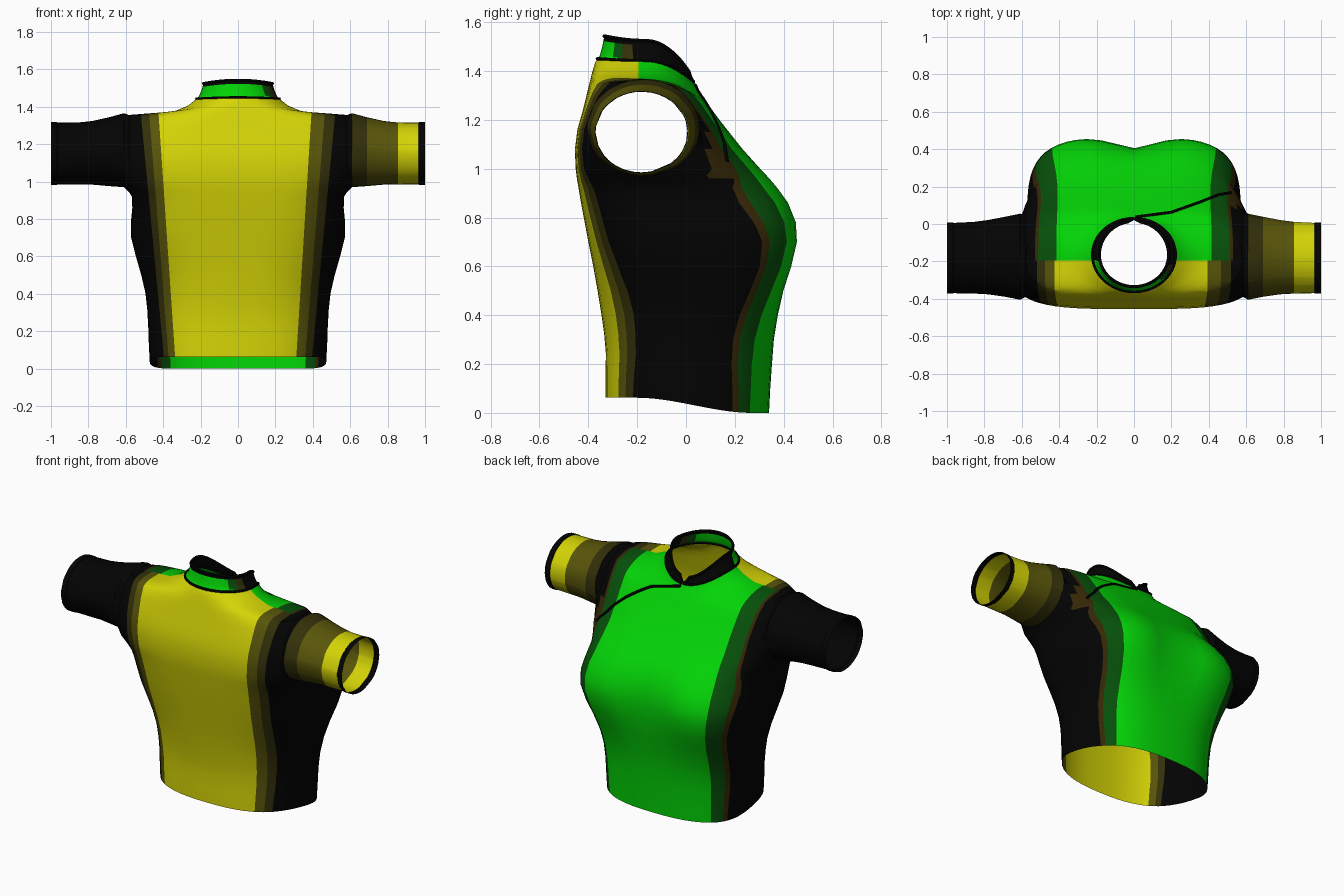
import bpy, bmesh, math
from mathutils import Vector
from mathutils.bvhtree import BVHTree

if "Cube" in bpy.data.objects:
    bpy.data.objects.remove(bpy.data.objects["Cube"])

# ---- materials ----
COLOURS = {
    "yellow": (0.66, 0.66, 0.002), "olive": (0.10, 0.092, 0.003),
    "dark olive": (0.034, 0.030, 0.003), "black": (0.001, 0.001, 0.001),
    "green": (0.001, 0.66, 0.002), "dark green": (0.002, 0.08, 0.003),
    "brown": (0.036, 0.021, 0.002)}
MATS, INDEX = [], {}
for i, (name, rgb) in enumerate(COLOURS.items()):
    m = bpy.data.materials.new(name)
    m.diffuse_color = (*rgb, 1)
    m.use_nodes = True
    m.node_tree.nodes["Principled BSDF"].inputs["Base Color"].default_value = m.diffuse_color
    MATS.append(m)
    INDEX[name] = i


def finish(bm, name, rule):
    """Colour faces by a rule of their centre and make a smooth object."""
    bmesh.ops.recalc_face_normals(bm, faces=bm.faces[:])
    for f in bm.faces:
        f.material_index = INDEX[rule(f.calc_center_median())]
    me = bpy.data.meshes.new(name)
    bm.to_mesh(me)
    bm.free()
    for m in MATS:
        me.materials.append(m)
    ob = bpy.data.objects.new(name, me)
    bpy.context.collection.objects.link(ob)
    bpy.ops.object.select_all(action='DESELECT')
    ob.select_set(True)
    bpy.context.view_layer.objects.active = ob
    bpy.ops.object.shade_smooth_by_angle(angle=math.radians(35))
    return ob


def smooth(a, b, v):
    v = min(1, max(0, (v - a) / (b - a)))
    return v * v * (3 - 2 * v)


def ring_point(t, zf, zs, zb, w, yf, yb, ys, nf, nb):
    """Point on a tilted superellipse ring; t = 90 degrees is the chest side."""
    c, s = math.cos(t), math.sin(t)
    n = nf if s > 0 else nb
    x = math.copysign(w * abs(c) ** (2 / n), c)
    h = abs(s) ** (2 / n)
    y = ys + h * ((yf if s > 0 else yb) - ys)
    z = zs * c * c + (zf if s > 0 else zb) * s * s
    # hem sinks towards the chest side
    z += 0.062 * (1 - smooth(0, 0.5, z)) * (1 - smooth(-0.2, 0.27, y))
    if s > 0:  # dip between the two bust lobes
        y -= 0.064 * math.exp(-(x / 0.15) ** 2) * math.exp(-((z - 0.75) / 0.19) ** 2)
    return Vector((x, y, z))


# ---- torso rings ----
BODY = [  # height, half width, chest y, back y
    (0.00, 0.472, 0.340, -0.330), (0.10, 0.477, 0.345, -0.330),
    (0.20, 0.480, 0.352, -0.328), (0.30, 0.485, 0.360, -0.335),
    (0.40, 0.495, 0.378, -0.347), (0.50, 0.517, 0.405, -0.362),
    (0.60, 0.546, 0.440, -0.380), (0.70, 0.571, 0.464, -0.400),
    (0.78, 0.573, 0.460, -0.415), (0.86, 0.565, 0.428, -0.430),
    (0.92, 0.568, 0.385, -0.440), (0.96, 0.592, 0.350, -0.447),
    (1.00, 0.625, 0.310, -0.452), (1.08, 0.655, 0.235, -0.455)]
SHOULDER = [  # z chest, z side, z back, half width, chest y, back y, exponents
    (1.14, 1.16, 1.16, 0.665, 0.185, -0.445, 2.7, 3.7),
    (1.19, 1.24, 1.23, 0.655, 0.145, -0.425, 2.6, 3.4),
    (1.23, 1.31, 1.29, 0.625, 0.115, -0.410, 2.5, 3.0),
    (1.265, 1.357, 1.34, 0.578, 0.090, -0.398, 2.4, 2.6),
    (1.295, 1.367, 1.38, 0.45, 0.070, -0.388, 2.2, 2.3),
    (1.315, 1.372, 1.41, 0.35, 0.055, -0.380, 2, 2),
    (1.335, 1.405, 1.435, 0.27, 0.040, -0.372, 2, 2)]
NECK = (1.355, 1.442, 1.45, 0.222, 0.03, -0.362, -0.165, 2, 2)
rings = []
for z, w, yf, yb in BODY:
    rings.append((z, z, z, w, yf, yb, -0.19 * smooth(0.7, 1.05, z),
                  2.6 + 1.1 * smooth(0.2, 0.7, z) - 1.0 * smooth(0.82, 1.1, z),
                  2.5 + 1.2 * smooth(0.4, 1.05, z)))
rings += [r[:6] + (-0.19,) + r[6:] for r in SHOULDER]
rings.append(NECK)

N = 56
bm = bmesh.new()
loops = [[bm.verts.new(ring_point(2 * math.pi * i / N, *r)) for i in range(N)] for r in rings]
for a, b in zip(loops, loops[1:]):
    for i in range(N):
        j = (i + 1) % N
        bm.faces.new((a[i], a[j], b[j], b[i]))


def cut(co, no, clear=False):
    bmesh.ops.bisect_plane(bm, geom=bm.verts[:] + bm.edges[:] + bm.faces[:], dist=1e-5,
                           plane_co=co, plane_no=no, clear_outer=clear)


# ---- colour band borders as (offset, slope with height) ----
BACK = {1: [("yellow", 0.308, 0.062), ("olive", 0.355, 0.08), ("dark olive", 0.39, 0.095)],
        -1: [("yellow", 0.332, 0.068), ("olive", 0.366, 0.08), ("dark olive", 0.39, 0.095)]}
CHEST = [("green", 0.36, 0.04), ("dark green", 0.41, 0.075), ("brown", 0.427, 0.075)]
SPLIT = -0.195
ARM = 0.58


def spread(c):
    """Chest bands widen over the bust."""
    return 1 + 0.12 * math.exp(-((c.z - 0.77) / 0.21) ** 2) * smooth(0, 0.15, c.y)


surface = BVHTree.FromBMesh(bm)
cut((0, SPLIT, 0), (0, 1, 0))
for v in bm.verts:
    v.co.x /= spread(v.co)
for side in (-1, 1):
    for _, a, k in BACK[side] + CHEST:
        cut((side * a, 0, 0), (side, 0, -k))
for v in bm.verts:
    v.co.x *= spread(v.co)
for side in (-1, 1):  # armholes
    cut((side * ARM, 0, 0), (side, 0, 0), True)

# ---- sleeves grown from the armholes ----
SLEEVE = [  # x, centre y, centre z, radius y, radius z
    (0.61, -0.175, 1.168, 0.230, 0.198), (0.69, -0.175, 1.16, 0.214, 0.184),
    (0.78, -0.177, 1.154, 0.199, 0.17), (0.855, -0.18, 1.15, 0.192, 0.166),
    (0.965, -0.182, 1.15, 0.188, 0.165), (0.968, -0.182, 1.15, 0.191, 0.168),
    (1.0, -0.182, 1.15, 0.191, 0.168)]
for side in (-1, 1):
    edges = [e for e in bm.edges if e.is_boundary
             and all(abs(v.co.x - side * ARM) < 1e-3 and v.co.z > 0.8 for v in e.verts)]
    for x, cy, cz, ry, rz in SLEEVE:
        new = bmesh.ops.extrude_edge_only(bm, edges=edges)["geom"]
        edges = [g for g in new if isinstance(g, bmesh.types.BMEdge)]
        for v in (g for g in new if isinstance(g, bmesh.types.BMVert)):
            t = math.atan2((v.co.z - 1.155) / rz, (v.co.y + 0.18) / ry)
            v.co = (side * x, cy + ry * math.cos(t), cz + rz * math.sin(t))


def shirt_colour(c):
    x = abs(c.x)
    if x > ARM:
        if c.x < 0 or x < 0.61 or x > 0.965:
            return "black"
        return "dark olive" if x < 0.69 else "olive" if x < 0.855 else "yellow"
    if SPLIT < c.y < 0.1 and c.z < 1.0:  # side panel
        return "black"
    for name, a, k in (BACK[1 if c.x > 0 else -1] if c.y < SPLIT else CHEST):
        if x / spread(c) < a + k * c.z:
            return name
    if c.x > 0 and c.y > 0.09 and 0.97 < c.z < 1.13:  # patch by the closure
        return "brown"
    return "black"


finish(bm, "shirt_body", shirt_colour)

# ---- standing collar, open at the chest side ----
TOP = (1.395, 1.528, 1.547, 0.184, 0.014, -0.334, -0.165, 2, 2)
M, ROWS, TRIM_ROW = 48, 8, 6


def collar_point(i, v):
    gap = math.radians(1 + 10 * v)
    t = math.pi / 2 + gap + (2 * math.pi - 2 * gap) * i / M
    a, b = ring_point(t, *NECK), ring_point(t, *TOP)
    p = a.lerp(b, v ** 0.6)  # steps in quickly, then stands upright
    p.z = a.z + (b.z - a.z) * v
    return p


def collar_colour(c):
    if c.x < 0:
        return "green" if c.y < -0.2 else "black"
    return ("green" if c.y < -0.29 else "dark green" if c.y < -0.255 else
            "dark olive" if c.y < -0.215 else "black")


def collar_strip(name, first, last, rule):
    bm = bmesh.new()
    grid = [[bm.verts.new(collar_point(i, r / ROWS)) for i in range(M + 1)]
            for r in range(first, last + 1)]
    for a, b in zip(grid, grid[1:]):
        for i in range(M):
            bm.faces.new((a[i], a[i + 1], b[i + 1], b[i]))
    finish(bm, name, rule)


collar_strip("collar", 0, TRIM_ROW, collar_colour)
collar_strip("collar_top_band", TRIM_ROW, ROWS, lambda c: "black")


# ---- black piping ----
def piping(name, pts, radius, sides=6):
    bm = bmesh.new()
    prev = None
    for k, p in enumerate(pts):
        d = (pts[min(k + 1, len(pts) - 1)] - pts[max(k - 1, 0)]).normalized()
        u = d.cross(Vector((0, 0, 1))).normalized()
        w = u.cross(d)
        ring = [bm.verts.new(p + radius * (u * math.cos(q) + w * math.sin(q)))
                for q in (2 * math.pi * s / sides for s in range(sides))]
        if prev:
            for s in range(sides):
                e = (s + 1) % sides
                bm.faces.new((prev[s], prev[e], ring[e], ring[s]))
        else:
            bm.faces.new(ring)
        prev = ring
    bm.faces.new(prev)
    finish(bm, name, lambda c: "black")


piping("collar_base_trim", [collar_point(i, 0) for i in range(M + 1)], 0.008)
piping("collar_top_trim", [collar_point(i, 0.96) for i in range(M + 1)], 0.008)
for i, name in ((0, "collar_end_left"), (M, "collar_end_right")):
    piping(name, [collar_point(i, v / 4) for v in range(5)], 0.008)

# ---- diagonal closure from the neck to the armhole ----
KEYS = [(0.01, 0.037), (0.2, 0.062), (0.35, 0.115), (0.45, 0.155), (0.535, 0.17)]
path = []
for (x0, y0), (x1, y1) in zip(KEYS, KEYS[1:]):
    for k in range(5):
        f = k / 5
        hit = surface.ray_cast(Vector((x0 + (x1 - x0) * f, y0 + (y1 - y0) * f, 3)),
                               Vector((0, 0, -1)))[0]
        if hit:
            path.append(hit)
piping("closure_piping", path, 0.009)
